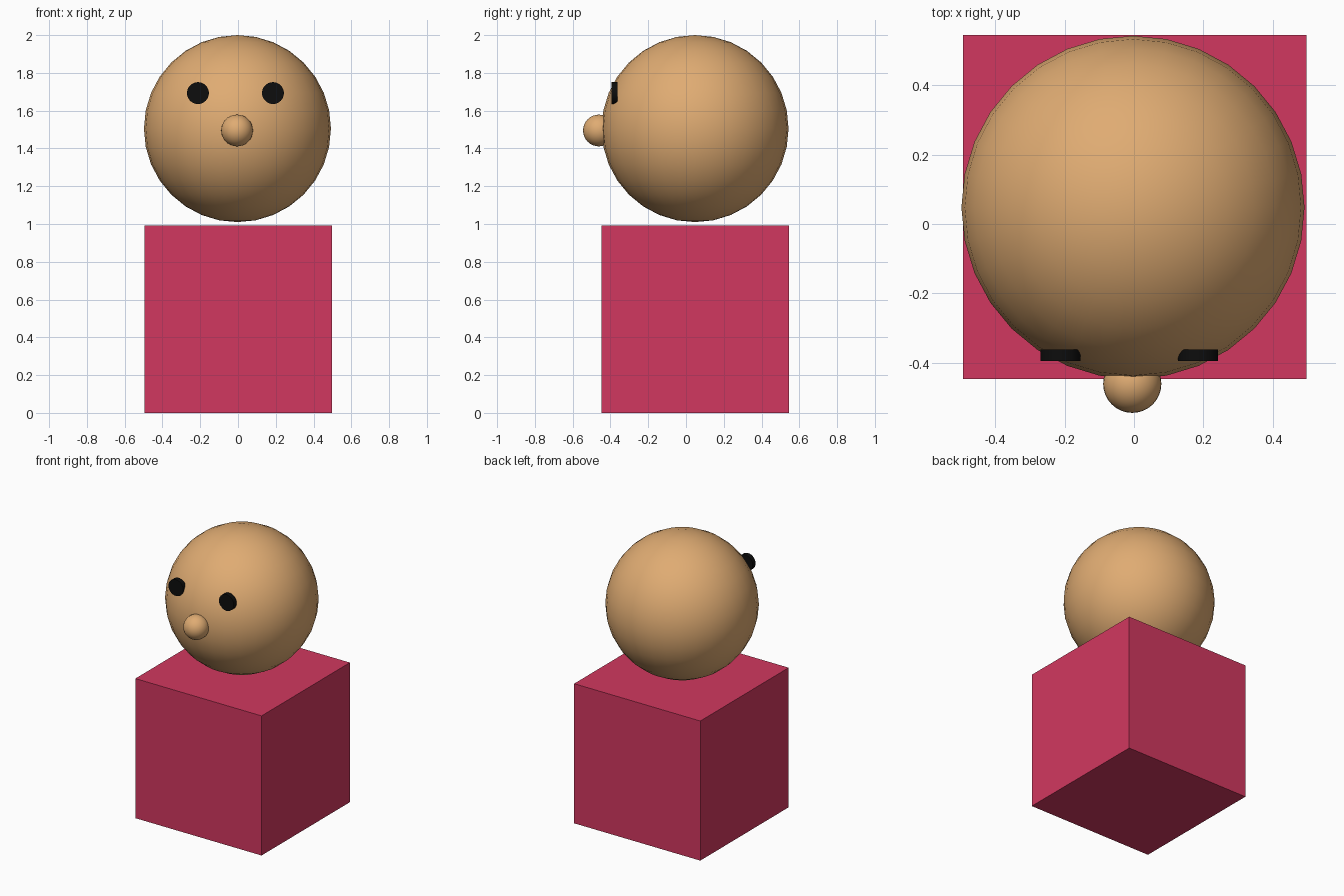
import bpy, math

if "Cube" in bpy.data.objects:
    bpy.data.objects.remove(bpy.data.objects["Cube"])

def material(name, rgb):
    m = bpy.data.materials.new(name)
    m.diffuse_color = (*rgb, 1.0)
    m.use_nodes = True
    m.node_tree.nodes["Principled BSDF"].inputs["Base Color"].default_value = m.diffuse_color
    return m

tan = material("tan", (0.74, 0.41, 0.17))
crimson = material("crimson", (0.64, 0.039, 0.115))
black = material("black", (0.004, 0.004, 0.004))

def finish(name, mat, smooth=False):
    ob = bpy.context.object
    ob.name = name
    ob.data.materials.append(mat)
    if smooth:
        bpy.ops.object.shade_smooth_by_angle(angle=math.radians(35))
    return ob

def ball(name, radius, centre):
    bpy.ops.mesh.primitive_uv_sphere_add(segments=32, ring_count=16,
                                         radius=radius, location=centre)
    return finish(name, tan, True)

# Body block
bpy.ops.mesh.primitive_cube_add(size=0.992, location=(0.002, 0.049, 0.496))
finish("body", crimson)

# Head and nose
ball("head", 0.495, (-0.003, 0.048, 1.505))
ball("nose", 0.084, (-0.005, -0.461, 1.495))

# Eyes: short discs standing partly out of the head
for name, x in (("left_eye", -0.212), ("right_eye", 0.185)):
    bpy.ops.mesh.primitive_cylinder_add(vertices=32, radius=0.058, depth=0.033,
                                        location=(x, -0.379, 1.693),
                                        rotation=(math.pi / 2, 0, 0))
    finish(name, black, True)
